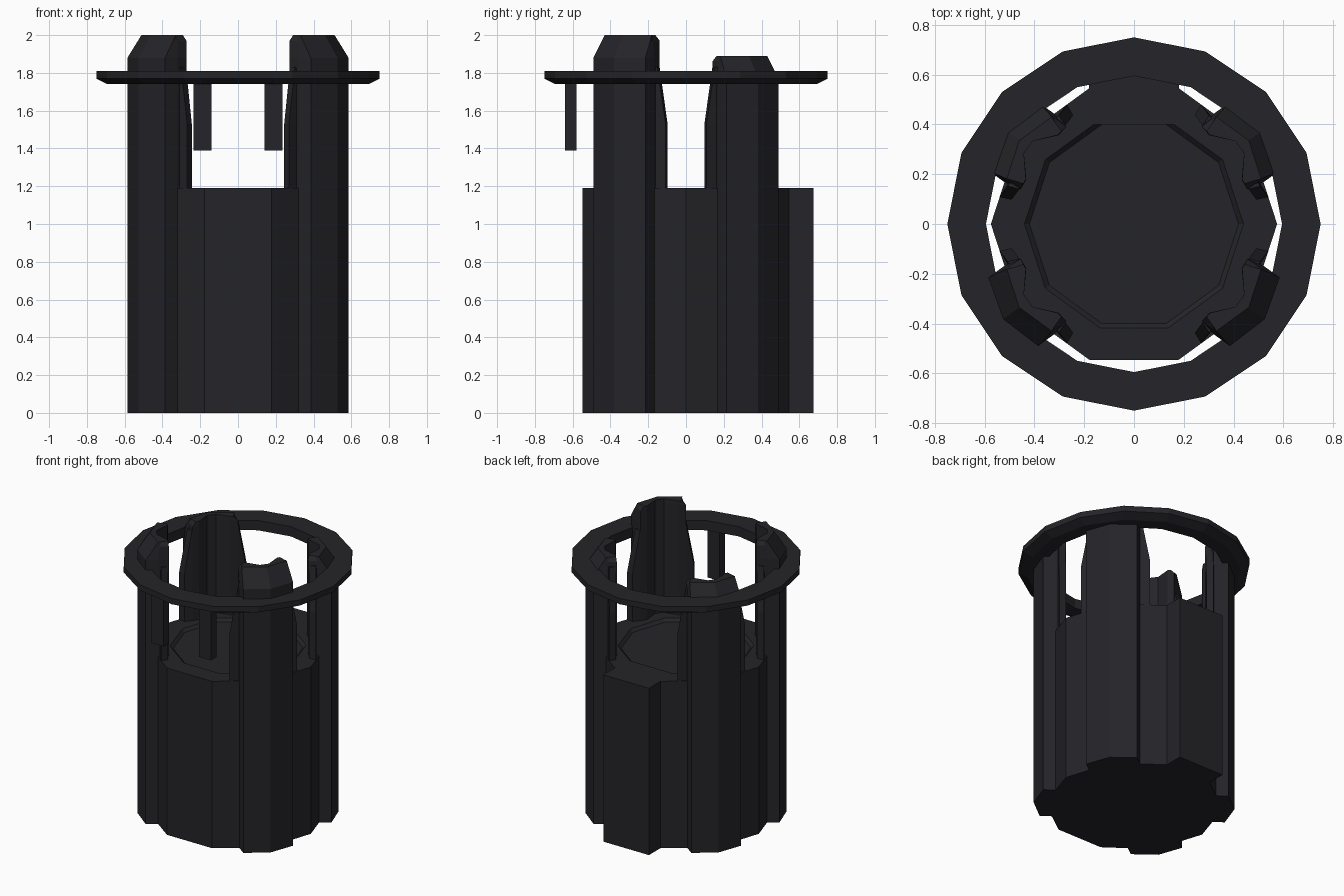
import bpy, bmesh, math
from math import sin, cos, pi

if "Cube" in bpy.data.objects:
    bpy.data.objects.remove(bpy.data.objects["Cube"])

mat = bpy.data.materials.new("dark_metal")
mat.diffuse_color = (0.018, 0.017, 0.021, 1)
mat.use_nodes = True
mat.node_tree.nodes["Principled BSDF"].inputs["Base Color"].default_value = mat.diffuse_color


def loft(name, levels, closed=False):
    """Join equal-length loops of 3D points; cap the ends, or close into a ring."""
    bm = bmesh.new()
    loops = [[bm.verts.new(p) for p in lv] for lv in levels]
    n = len(loops[0])
    pairs = list(zip(loops, loops[1:]))
    if closed:
        pairs.append((loops[-1], loops[0]))
    for a, b in pairs:
        for i in range(n):
            j = (i + 1) % n
            bm.faces.new((a[i], a[j], b[j], b[i]))
    if not closed:
        bm.faces.new(loops[0][::-1])
        bm.faces.new(loops[-1])
    bmesh.ops.recalc_face_normals(bm, faces=bm.faces)
    me = bpy.data.meshes.new(name)
    bm.to_mesh(me)
    bm.free()
    me.materials.append(mat)
    ob = bpy.data.objects.new(name, me)
    bpy.context.collection.objects.link(ob)
    return ob


def circle(n, r, z):
    return [(r * cos(2 * pi * i / n), r * sin(2 * pi * i / n), z) for i in range(n)]


def box(name, x0, x1, y0, y1, z0, z1):
    return loft(name, [[(x0, y0, z), (x1, y0, z), (x1, y1, z), (x0, y1, z)] for z in (z0, z1)])


def place(points, z, sx, sy):
    """Turn (radial, sideways) points onto one of the four post axes."""
    c, s = cos(pi / 5), sin(pi / 5)
    return [(sx * (u * c - v * s), sy * (u * s + v * c), z) for u, v in points]


def mirrored(half):
    return half + [(u, -v) for u, v in reversed(half)]


# ten-sided body with a very shallow dished lid
TOP = 1.19
loft("body", [circle(10, 0.575, 0), circle(10, 0.575, TOP),
              circle(10, 0.44, TOP), circle(10, 0.42, TOP - 0.02)])

# raised back panel
box("back_panel", -0.18, 0.18, 0.40, 0.675, 0, TOP)

# rim ring, sixteen sides, bevelled underneath
loft("rim_ring", [circle(16, r, z) for r, z in
                  ((0.595, 1.74), (0.69, 1.74), (0.75, 1.77), (0.75, 1.81), (0.595, 1.81))],
     closed=True)

# posts: C-shaped section, half outline starting at the outer corner
OUTER = [(0.65, 0), (0.60, 0.17), (0.52, 0.17), (0.45, 0.155), (0.455, 0.11), (0.525, 0.03)]
MID = [(0.59, 0), (0.54, 0.158), (0.51, 0.157), (0.45, 0.155), (0.455, 0.11), (0.525, 0.03)]
CROWN = [(0.57, 0), (0.52, 0.154), (0.50, 0.145), (0.455, 0.13), (0.457, 0.11), (0.525, 0.03)]


def section(half):
    tip, rest = half[0], half[1:]
    return [tip] + mirrored(rest)


for sx, side in ((-1, "left"), (1, "right")):
    for sy, end, top in ((-1, "front", 2.0), (1, "back", 1.89)):
        loft(f"{end}_{side}_post", [place(section(h), z, sx, sy) for h, z in
             ((OUTER, 0), (OUTER, top - 0.12), (MID, top - 0.03), (CROWN, top))])
        # tapered flanges on both sides of the post
        for k in (-1, 1):
            base = [(0.455, 0.12), (0.455, 0.21), (0.50, 0.23), (0.51, 0.12)]
            tip = [(0.455, 0.12), (0.455, 0.158), (0.50, 0.175), (0.51, 0.12)]
            loft(f"{end}_{side}_post_flange",
                 [place([(u, k * v) for u, v in pts], z, sx, sy)
                  for pts, z in ((base, 1.16), (base, 1.53), (tip, 1.83))])
    # hanging bar under the front of the ring
    a, b = sorted((sx * 0.14, sx * 0.235))
    box(f"{side}_hanging_bar", a, b, -0.64, -0.58, 1.39, 1.75)
